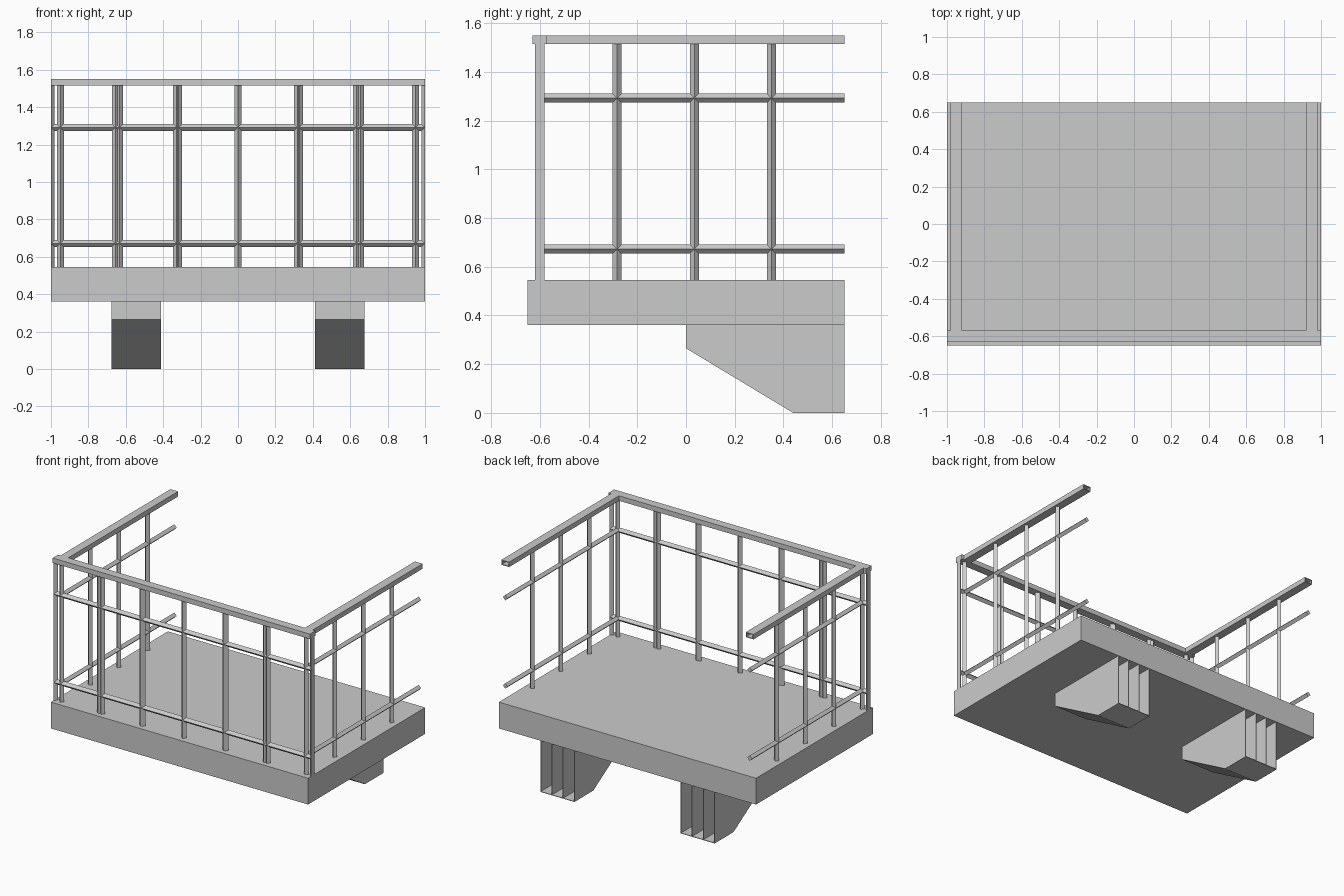
import bpy
import bmesh
from mathutils import Vector

if "Cube" in bpy.data.objects:
    bpy.data.objects.remove(bpy.data.objects["Cube"], do_unlink=True)

grey = bpy.data.materials.new("light_grey")
grey.use_nodes = True
colour = (0.6, 0.6, 0.6, 1)
grey.diffuse_color = colour
grey.node_tree.nodes["Principled BSDF"].inputs["Base Color"].default_value = colour


def finish(name, bm):
    bmesh.ops.recalc_face_normals(bm, faces=bm.faces)
    mesh = bpy.data.meshes.new(name)
    bm.to_mesh(mesh)
    bm.free()
    mesh.materials.append(grey)
    obj = bpy.data.objects.new(name, mesh)
    bpy.context.collection.objects.link(obj)
    return obj


def prism(name, outline, sweep):
    """Sweep a closed outline of points along a vector."""
    bm = bmesh.new()
    face = bm.faces.new([bm.verts.new(p) for p in outline])
    ext = bmesh.ops.extrude_face_region(bm, geom=[face], use_keep_orig=True)
    verts = [g for g in ext["geom"] if isinstance(g, bmesh.types.BMVert)]
    bmesh.ops.translate(bm, verts=verts, vec=sweep)
    return finish(name, bm)


def box(name, lo, hi):
    (x0, y0, z0), (x1, y1, z1) = lo, hi
    base = [(x0, y0, z0), (x1, y0, z0), (x1, y1, z0), (x0, y1, z0)]
    return prism(name, base, (0, 0, z1 - z0))


def diamond_bar(name, start, end, r=0.0185):
    """Square bar standing on its edge."""
    a, b = Vector(start), Vector(end)
    axis = (b - a).normalized()
    u = Vector((0, 0, 1)) if abs(axis.z) < 0.5 else Vector((1, 0, 0))
    v = axis.cross(u)
    return prism(name, [a + u * r, a + v * r, a - u * r, a - v * r], b - a)


FLOOR, RAIL, TOP = 0.545, 1.515, 1.55
FRONT, BACK, SIDE = -0.6, 0.65, 0.95
MID_HEIGHTS = (0.672, 1.292)

# Floor slab
box("floor_slab", (-1, -0.65, 0.36), (1, BACK, FLOOR))

# Front handrail and middle rails
box("front_handrail", (-1, -0.63, RAIL), (1, -0.57, TOP))
for z in MID_HEIGHTS:
    diamond_bar("front_middle_rail", (-1, FRONT, z), (1, FRONT, z))

# Centre post
diamond_bar("centre_post", (0, FRONT, FLOOR), (0, FRONT, RAIL))

for s, side in ((-1, "right"), (1, "left")):
    # Hollow side handrail, open at the back end
    t = 0.006
    x0, x1 = s * SIDE - 0.03, s * SIDE + 0.03
    bm = bmesh.new()
    rings = []
    for y, d in ((-0.57, 0), (BACK, 0), (BACK, t), (-0.56, t)):
        ring = [(x0 + d, y, RAIL + d), (x1 - d, y, RAIL + d),
                (x1 - d, y, TOP - d), (x0 + d, y, TOP - d)]
        rings.append([bm.verts.new(p) for p in ring])
    for a, b in zip(rings, rings[1:]):
        for i in range(4):
            j = (i + 1) % 4
            bm.faces.new((a[i], a[j], b[j], b[i]))
    bm.faces.new(rings[0])
    bm.faces.new(rings[-1])
    finish(side + "_handrail", bm)

    # Side middle rails
    for z in MID_HEIGHTS:
        diamond_bar(side + "_middle_rail", (s * SIDE, FRONT, z), (s * SIDE, BACK, z))

    # Side posts
    for i in range(1, 4):
        y = FRONT + 0.317 * i
        diamond_bar(side + "_post", (s * SIDE, y, FLOOR), (s * SIDE, y, RAIL))

    # Front posts: close pairs, whose gap grows towards the corner
    for x in (0.317, 0.328, 0.633, 0.656, SIDE):
        diamond_bar("front_post", (s * x, FRONT, FLOOR), (s * x, FRONT, RAIL))

    # Triangular corner post with its flat face outwards
    prism(side + "_corner_post",
          [(s, FRONT - 0.02, FLOOR), (s, FRONT + 0.02, FLOOR), (s * 0.98, FRONT, FLOOR)],
          (0, 0, RAIL - FLOOR))

    # Support bracket: four plates and a folded skin, open at the back
    profile = [(0, 0.36), (0, 0.265), (0.44, 0), (BACK, 0), (BACK, 0.36)]
    x0, x1, t = s * 0.545 - 0.1325, s * 0.545 + 0.1325, 0.004
    for i in range(4):
        x = x0 + (x1 - x0 - t) * i / 3
        prism(side + "_bracket_plate", [(x, y, z) for y, z in profile], (t, 0, 0))
    inner = [(BACK, t), (0.441, t), (t, 0.267), (t, 0.36)]
    prism(side + "_bracket_skin",
          [(x0, y, z) for y, z in profile[:4] + inner], (x1 - x0, 0, 0))
